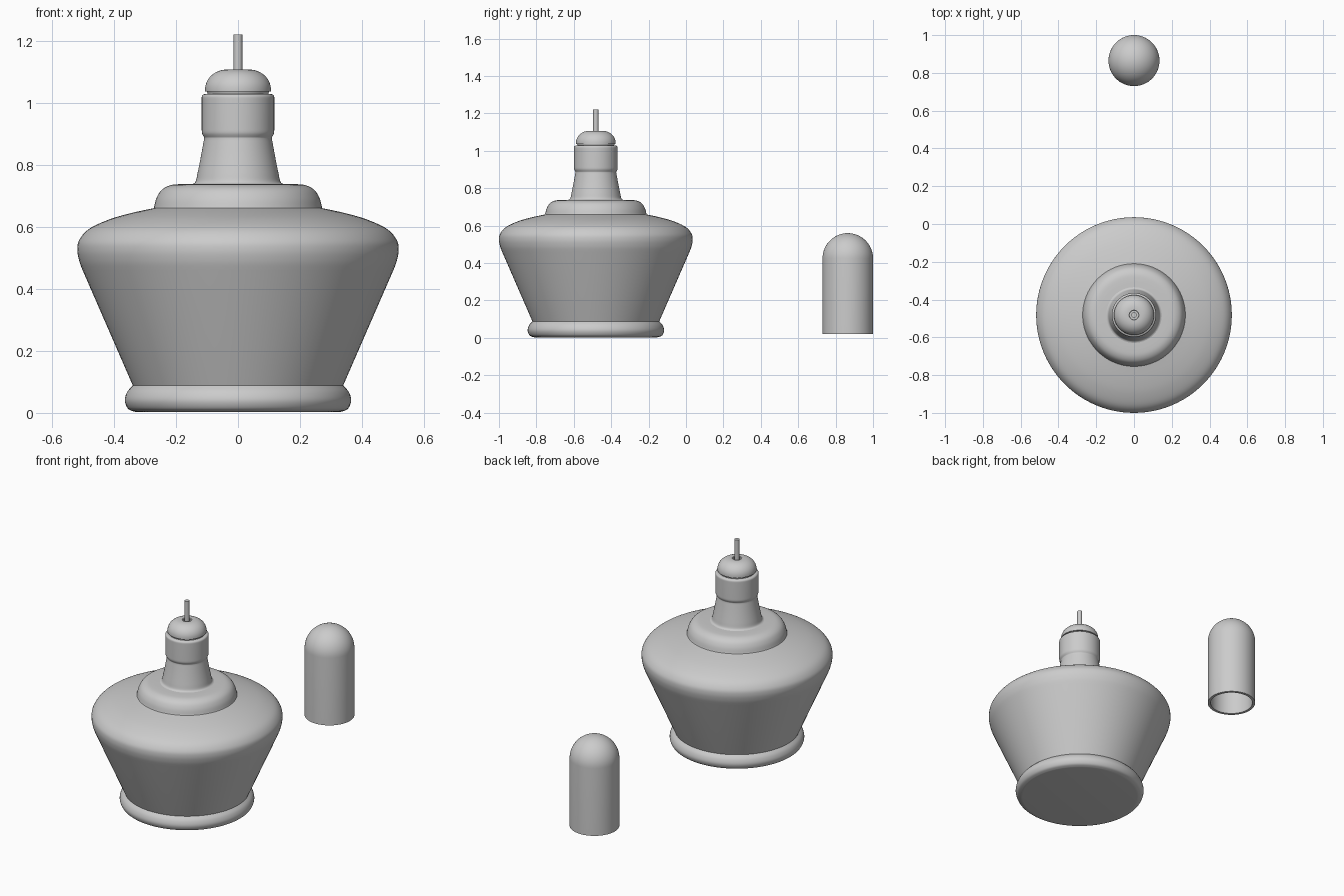
import bpy, bmesh, math

if "Cube" in bpy.data.objects:
    bpy.data.objects.remove(bpy.data.objects["Cube"])

LAMP_Y, CAP_Y = -0.482, 0.865


def arc(cr, cz, rr, rz, a0, a1, n=8):
    """Elliptical arc in the (radius, height) plane, angles in degrees."""
    out = []
    for i in range(n + 1):
        a = math.radians(a0 + (a1 - a0) * i / n)
        out.append((max(0.0, cr + rr * math.cos(a)), cz + rz * math.sin(a)))
    return out


def smooth(pts, n=5):
    """Catmull-Rom curve through a few points."""
    p = [pts[0]] + pts + [pts[-1]]
    out = []
    for i in range(1, len(p) - 2):
        for k in range(n):
            t = k / n
            out.append(tuple(0.5 * (2 * b + (c - a) * t + (2 * a - 5 * b + 4 * c - d) * t * t
                                    + (3 * b - a - 3 * c + d) * t ** 3)
                             for a, b, c, d in zip(*p[i - 1:i + 3])))
    return out + [pts[-1]]


def lathe(name, profile, y, sides=96):
    bm = bmesh.new()
    vs = [bm.verts.new((r, 0, z)) for r, z in profile]
    es = [bm.edges.new(pair) for pair in zip(vs, vs[1:])]
    bmesh.ops.spin(bm, geom=vs + es, cent=(0, 0, 0), axis=(0, 0, 1),
                   angle=math.tau, steps=sides, use_merge=True)
    bmesh.ops.remove_doubles(bm, verts=bm.verts, dist=1e-5)
    bmesh.ops.recalc_face_normals(bm, faces=bm.faces)
    me = bpy.data.meshes.new(name)
    bm.to_mesh(me)
    bm.free()
    ob = bpy.data.objects.new(name, me)
    bpy.context.collection.objects.link(ob)
    ob.location.y = y
    bpy.ops.object.select_all(action='DESELECT')
    ob.select_set(True)
    bpy.context.view_layer.objects.active = ob
    bpy.ops.object.shade_smooth_by_angle(angle=math.radians(35))
    return ob


# Glass vessel: rolled foot, flared wall, rounded shoulder, stepped collar
foot = [(0, 0.003), (0.325, 0.003)] + smooth(
    [(0.335, 0.004), (0.355, 0.014), (0.365, 0.04), (0.357, 0.068), (0.339, 0.088)])
shoulder = smooth([(0.501, 0.46), (0.512, 0.49), (0.518, 0.525), (0.512, 0.557),
                   (0.482, 0.592), (0.42, 0.622), (0.35, 0.643), (0.272, 0.66)])
collar = smooth([(0.271, 0.662), (0.263, 0.692), (0.246, 0.719), (0.218, 0.734), (0.18, 0.738)])
lathe("vessel", foot + shoulder + collar + [(0.09, 0.738)], LAMP_Y)

# Tapered neck with a thick lip
neck = smooth([(0.15, 0.737), (0.137, 0.745), (0.13, 0.775), (0.119, 0.83), (0.109, 0.885)])
lip = smooth([(0.109, 0.888), (0.116, 0.902), (0.117, 0.92)]) + [(0.117, 1.012)] + arc(
    0.106, 1.017, 0.011, 0.011, 0, 90, 5)
lathe("neck", neck + lip + [(0.07, 1.028)], LAMP_Y)

# Domed wick holder with a central hole
dome = [(0.095, 1.02), (0.1, 1.036), (0.106, 1.037)] + arc(0.036, 1.043, 0.07, 0.064, 0, 90, 12)
lathe("wick_holder", dome + [(0.026, 1.107), (0.023, 1.104), (0.023, 1.03), (0, 1.03)], LAMP_Y)

# Wick
lathe("wick", [(0, 0.95), (0.014, 0.95), (0.014, 1.22), (0, 1.22)], LAMP_Y, 32)

# Hollow snuffer cap, open at the bottom
outer = [(0.135, 0.022)] + arc(0, 0.425, 0.135, 0.135, 0, 90, 20)
inner = arc(0, 0.425, 0.119, 0.119, 90, 0, 20) + [(0.119, 0.022), (0.135, 0.022)]
lathe("snuffer_cap", outer + inner, CAP_Y)
